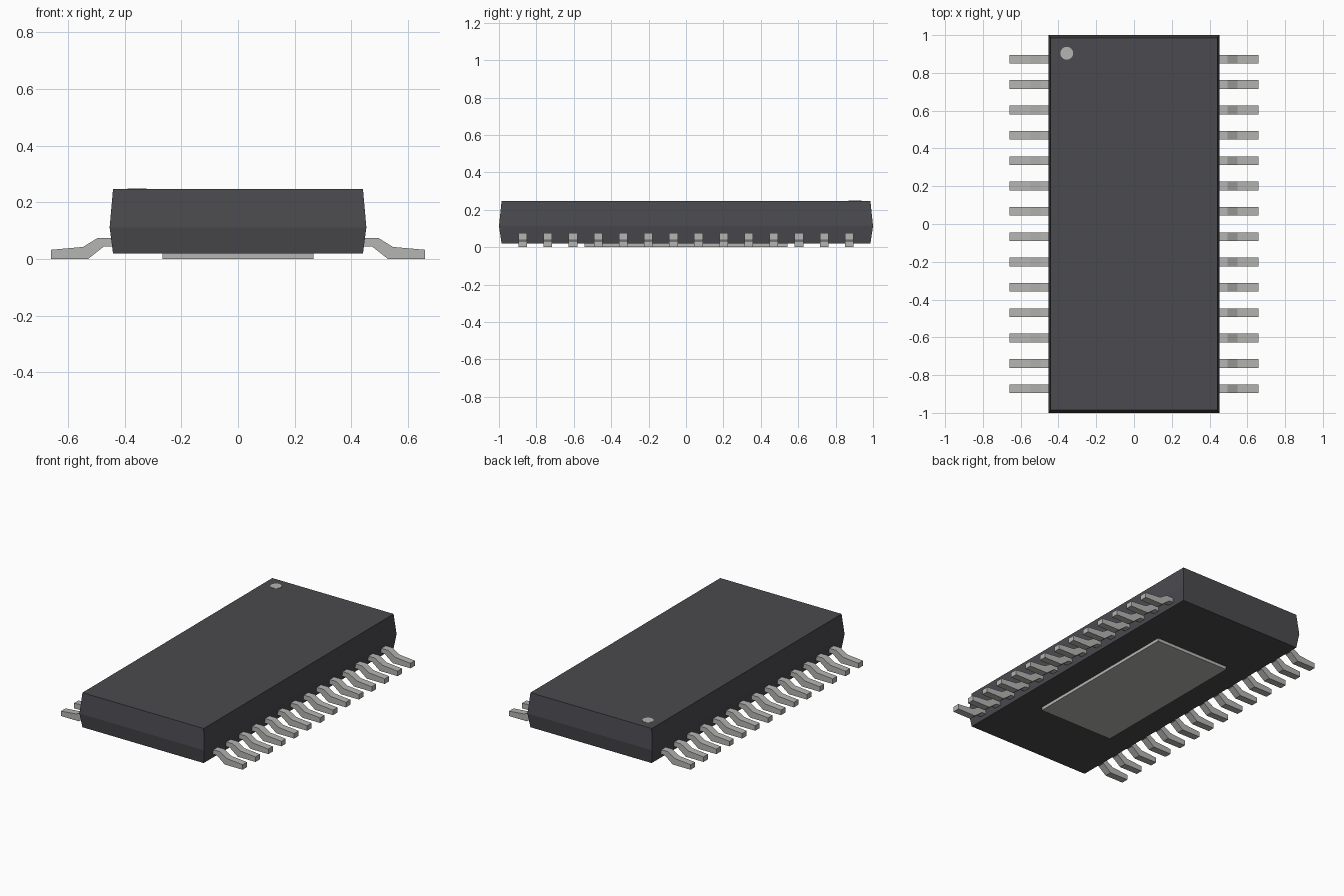
import bpy
import bmesh

cube = bpy.data.objects.get("Cube")
if cube:
    bpy.data.objects.remove(cube, do_unlink=True)


def material(name, colour):
    mat = bpy.data.materials.new(name)
    mat.use_nodes = True
    mat.diffuse_color = colour
    mat.node_tree.nodes["Principled BSDF"].inputs["Base Color"].default_value = colour
    return mat


plastic = material("dark grey plastic", (0.07, 0.068, 0.077, 1))
metal = material("light grey metal", (0.46, 0.46, 0.45, 1))


def finish(bm, name, mat):
    bmesh.ops.recalc_face_normals(bm, faces=bm.faces)
    mesh = bpy.data.meshes.new(name)
    bm.to_mesh(mesh)
    bm.free()
    mesh.materials.append(mat)
    obj = bpy.data.objects.new(name, mesh)
    bpy.context.collection.objects.link(obj)
    return obj


def stacked_box(name, mat, levels):
    """Loft rectangles given as (half width, half depth, height)."""
    bm = bmesh.new()
    rings = [[bm.verts.new((sx * hx, sy * hy, z))
              for sx, sy in ((-1, -1), (1, -1), (1, 1), (-1, 1))]
             for hx, hy, z in levels]
    for low, high in zip(rings, rings[1:]):
        for i in range(4):
            j = (i + 1) % 4
            bm.faces.new((low[i], low[j], high[j], high[i]))
    bm.faces.new(rings[0][::-1])
    bm.faces.new(rings[-1])
    return finish(bm, name, mat)


# Moulded package, widest at the parting line
stacked_box("package_body", plastic,
            [(0.441, 0.986, 0.02), (0.453, 1.0, 0.112), (0.441, 0.986, 0.247)])

# Thermal pad underneath
stacked_box("thermal_pad", metal, [(0.266, 0.542, 0.0), (0.266, 0.542, 0.022)])

# Round orientation mark on the top
bpy.ops.mesh.primitive_cylinder_add(vertices=24, radius=0.034, depth=0.004,
                                    location=(-0.356, 0.904, 0.247))
mark = bpy.context.object
mark.name = "orientation_mark"
mark.data.materials.append(metal)

# Bent leads: a side profile extruded along y, repeated on both sides
PROFILE = [(0.43, 0.046), (0.474, 0.044), (0.53, 0.0), (0.66, 0.0),
           (0.66, 0.033), (0.547, 0.043), (0.495, 0.075), (0.43, 0.075)]
COUNT, PITCH, WIDTH = 14, 0.1342, 0.046


def lead(name, side, y):
    bm = bmesh.new()
    face = bm.faces.new([bm.verts.new((side * x, y - WIDTH / 2, z)) for x, z in PROFILE])
    grown = bmesh.ops.extrude_face_region(bm, geom=[face])
    verts = [v for v in grown["geom"] if isinstance(v, bmesh.types.BMVert)]
    bmesh.ops.translate(bm, verts=verts, vec=(0, WIDTH, 0))
    finish(bm, name, metal)


for side, label in ((1, "left"), (-1, "right")):
    for i in range(COUNT):
        lead(f"{label}_lead_{i + 1}", side, (i - (COUNT - 1) / 2) * PITCH)
